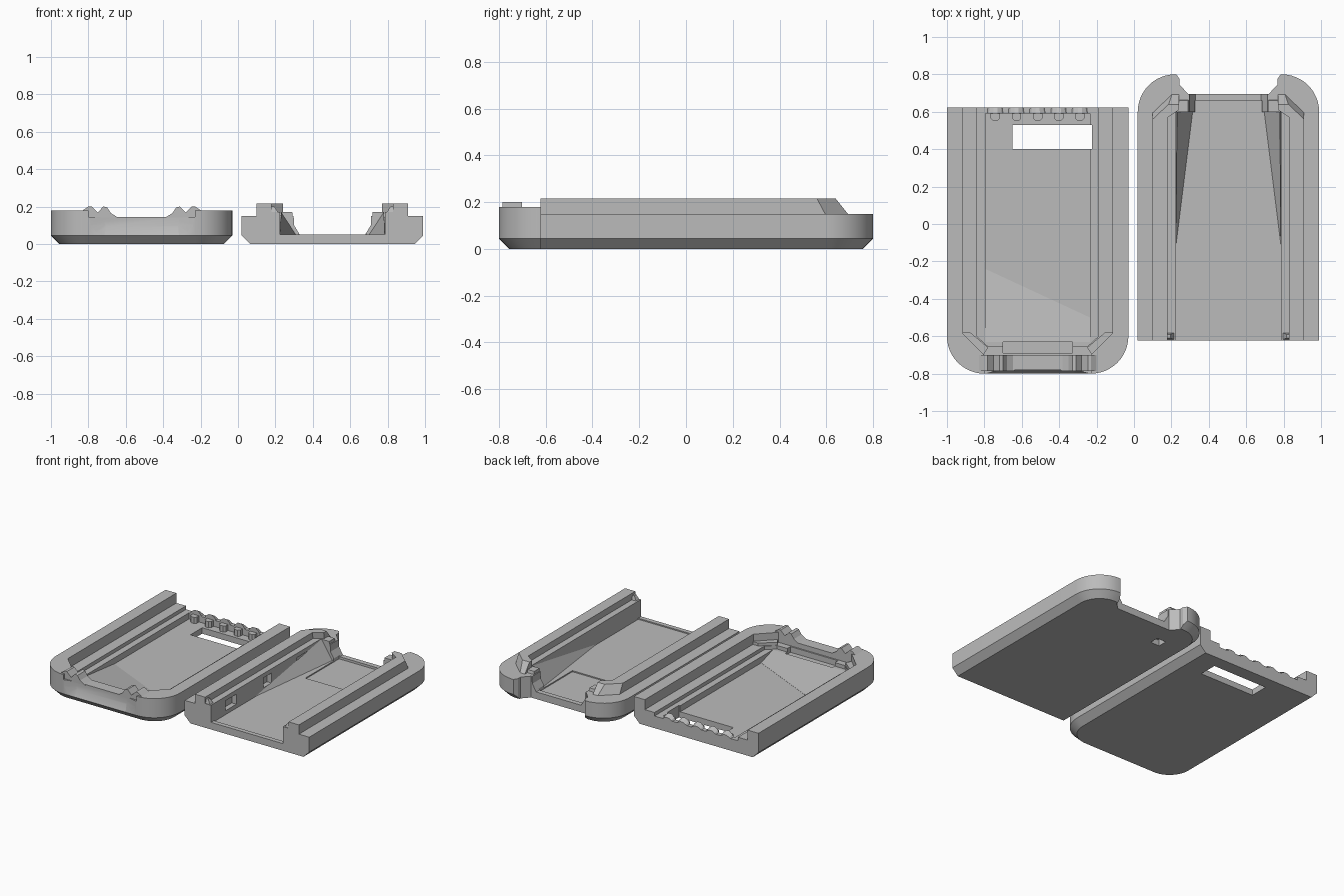
import bpy, bmesh, math
from mathutils import Vector

if "Cube" in bpy.data.objects:
    bpy.data.objects.remove(bpy.data.objects["Cube"], do_unlink=True)

grey = bpy.data.materials.new("plain_grey")
grey.use_nodes = True
grey.diffuse_color = (0.5, 0.5, 0.5, 1)
grey.node_tree.nodes["Principled BSDF"].inputs["Base Color"].default_value = (0.5, 0.5, 0.5, 1)

HALF, CHAMFER = 0.485, 0.045
LOWER, UPPER = 0.505, -0.515     # centre x of each half


def loft(name, rings, cx):
    """Closed solid through matching rings of points, shifted to centre cx."""
    bm = bmesh.new()
    vs = [[bm.verts.new((x + cx, y, z)) for x, y, z in ring] for ring in rings]
    n = len(vs[0])
    bm.faces.new(vs[0])
    bm.faces.new(vs[-1])
    for a, b in zip(vs, vs[1:]):
        for i in range(n):
            j = (i + 1) % n
            bm.faces.new((a[i], a[j], b[j], b[i]))
    bmesh.ops.recalc_face_normals(bm, faces=bm.faces)
    mesh = bpy.data.meshes.new(name)
    bm.to_mesh(mesh)
    bm.free()
    mesh.materials.append(grey)
    ob = bpy.data.objects.new(name, mesh)
    bpy.context.collection.objects.link(ob)
    return ob


def plan(name, pts, z0, z1, cx, top=None):
    """Plan outline raised from z0 to z1, with an optional different top."""
    return loft(name, [[(x, y, z0) for x, y in pts],
                       [(x, y, z1) for x, y in top or pts]], cx)


def section(name, pts, y0, y1, cx, back=None):
    """Front outline extruded from y0 to y1."""
    return loft(name, [[(x, y0, z) for x, z in pts],
                       [(x, y1, z) for x, z in back or pts]], cx)


def rect(x0, x1, y0, y1):
    return [(x0, y0), (x1, y0), (x1, y1), (x0, y1)]


def sym(pts):
    """Complete a half outline by mirroring it in x."""
    return pts + [(-x, y) for x, y in reversed(pts)]


def cut(target, *cutters):
    bpy.context.view_layer.objects.active = target
    for c in cutters:
        m = target.modifiers.new("cut", "BOOLEAN")
        m.operation, m.solver, m.object = "DIFFERENCE", "EXACT", c
        bpy.ops.object.modifier_apply(modifier=m.name)
        bpy.data.objects.remove(c, do_unlink=True)


def shell(name, cx, direction, height):
    """Tray body with one rounded end, facing direction, and a chamfered base."""
    def outline(inset, z):
        r = 0.2 - inset
        half = [(HALF - inset, -0.622)]
        for i in range(13):
            a = math.pi / 2 * i / 12
            half.append((HALF - 0.2 + r * math.cos(a), 0.6 + r * math.sin(a)))
        return [(x, y * direction, z) for x, y in sym(half)]
    return loft(name, [outline(CHAMFER, 0), outline(0, CHAMFER), outline(0, height)], cx)


def smooth(ob):
    bpy.ops.object.select_all(action="DESELECT")
    ob.select_set(True)
    bpy.context.view_layer.objects.active = ob
    bpy.ops.object.shade_smooth_by_angle(angle=math.radians(25))


# Lower half: tray, cable notch, pockets and small square hole
lower = shell("lower_shell", LOWER, 1, 0.15)
cut(lower,
    plan("cavity", rect(-0.28, 0.28, -0.59, 0.6), 0.042, 0.3, LOWER),
    plan("open_end", rect(-0.28, 0.28, -0.7, -0.5), 0.05, 0.3, LOWER),
    section("cable_channel", sym([(0.175, 0.05), (0.205, 0.1), (0.215, 0.3)]), 0.58, 0.9, LOWER),
    plan("end_notch", sym([(0.215, 0.695), (0.262, 0.745), (0.262, 0.775), (0.285, 0.81), (0.285, 0.9)]),
         -0.1, 0.3, LOWER),
    plan("floor_recess", rect(-0.18, 0.18, 0.285, 0.66), 0.034, 0.1, LOWER),
    plan("square_hole", rect(-0.295, -0.225, 0.5, 0.565), -0.1, 0.12, LOWER),
    plan("side_pocket", rect(0.27, 0.305, 0.33, 0.47), 0.06, 0.12, LOWER),
    *[plan("button_pocket", rect(-0.315, -0.27, y, y + w), 0.07, 0.14, LOWER)
      for y, w in ((0.33, 0.14), (-0.04, 0.09), (-0.46, 0.12))])
smooth(lower)

for s, side in ((-1, "right"), (1, "left")):
    def flip(pts):
        return [(s * x, *rest) for x, *rest in pts]
    # Raised locating ridge, turning inwards at the rounded end
    ridge = [(0.405, -0.622), (0.405, 0.6), (0.3, 0.7), (0.265, 0.7), (0.265, 0.62), (0.325, 0.58), (0.325, -0.622)]
    crest = [(0.405, -0.622), (0.405, 0.56), (0.32, 0.64), (0.265, 0.64), (0.265, 0.61), (0.325, 0.57), (0.325, -0.622)]
    plan(side + "_ridge", flip(ridge), 0.14, 0.215, LOWER, flip(crest))
    # Inner shelf with a small end post
    plan(side + "_shelf", flip(rect(0.28, 0.33, -0.622, 0.6)), 0.14, 0.17, LOWER)
    plan(side + "_end_post", flip(rect(0.285, 0.33, -0.62, -0.58)), 0.16, 0.2, LOWER,
         flip(rect(0.31, 0.33, -0.61, -0.59)))
    # Block beside the cable channel
    plan(side + "_channel_block", flip(rect(0.21, 0.29, 0.6, 0.675)), 0.1, 0.17, LOWER,
         flip(rect(0.215, 0.29, 0.6, 0.66)))
    # Tapering wedge against the inner wall
    loft(side + "_wedge", [flip([(0.285, -0.12, 0.04), (0.28, -0.12, 0.04), (0.28, -0.12, 0.045)]),
                           flip([(0.285, 0.6, 0.04), (0.19, 0.6, 0.04), (0.275, 0.6, 0.17)])], LOWER)

# Upper half: tray with stepped groove, window and cable mouth
upper = shell("upper_shell", UPPER, -1, 0.18)
mouth = sym([(0.2, 0.04), (0.25, 0.06), (0.28, 0.1), (0.285, 0.17), (0.285, 0.3)])
mouth_back = sym([(0.19, 0.09), (0.195, 0.1), (0.2, 0.12), (0.205, 0.17), (0.205, 0.3)])
cut(upper,
    plan("groove", sym([(0.4, 0.7), (0.4, -0.585), (0.285, -0.7)]), 0.11, 0.3, UPPER),
    plan("shelf", sym([(0.325, 0.7), (0.325, -0.6), (0.265, -0.655)]), 0.085, 0.3, UPPER),
    plan("cavity", rect(-0.28, 0.28, -0.63, 0.59), 0.042, 0.3, UPPER),
    plan("window", rect(-0.135, 0.29, 0.4, 0.53), -0.1, 0.3, UPPER),
    plan("cable_trough", rect(-0.185, 0.185, -0.69, -0.6), 0.07, 0.3, UPPER),
    section("mouth_opening", sym([(0.285, 0.145), (0.285, 0.3)]), -0.9, -0.65, UPPER),
    section("mouth_scoop", mouth, -0.802, -0.78, UPPER, mouth_back))
smooth(upper)

# Twin bumps either side of the cable mouth
bump = [(0.33, 0.17), (0.285, 0.2), (0.268, 0.2), (0.235, 0.168), (0.205, 0.2),
        (0.185, 0.195), (0.165, 0.165), (0.125, 0.14), (0.33, 0.14)]
for s, side in ((-1, "right"), (1, "left")):
    section(side + "_mouth_bumps", [(s * x, z) for x, z in bump], -0.785, -0.7, UPPER)
    # Raised corner guide at the rounded end
    guide = [(s * x, y) for x, y in ((0.405, -0.58), (0.29, -0.7), (0.265, -0.66), (0.36, -0.58))]
    plan(side + "_corner_guide", guide, 0.1, 0.13, UPPER)

# Sloping floor towards the rounded end
ramp = [(-0.28, -0.24), (-0.28, -0.63), (0.28, -0.63), (0.28, -0.5)]
loft("floor_ramp", [[(x, y, 0.03) for x, y in ramp],
                    [(x, y, 0.085 if y < -0.6 else 0.043) for x, y in ramp]], UPPER)

# Row of teeth on the open end, each with a rounded tab
for i in range(5):
    x = UPPER + (i - 2) * 0.113
    section("end_tooth", sym([(0.045, 0.08), (0.035, 0.1), (0.012, 0.118)]), 0.59, 0.622, x,
            sym([(0.045, 0.08), (0.03, 0.09), (0.01, 0.1)]))
    plan("tooth_tab", sym([(0.025, 0.6), (0.025, 0.565), (0.012, 0.552)]), 0.04, 0.085, x)
